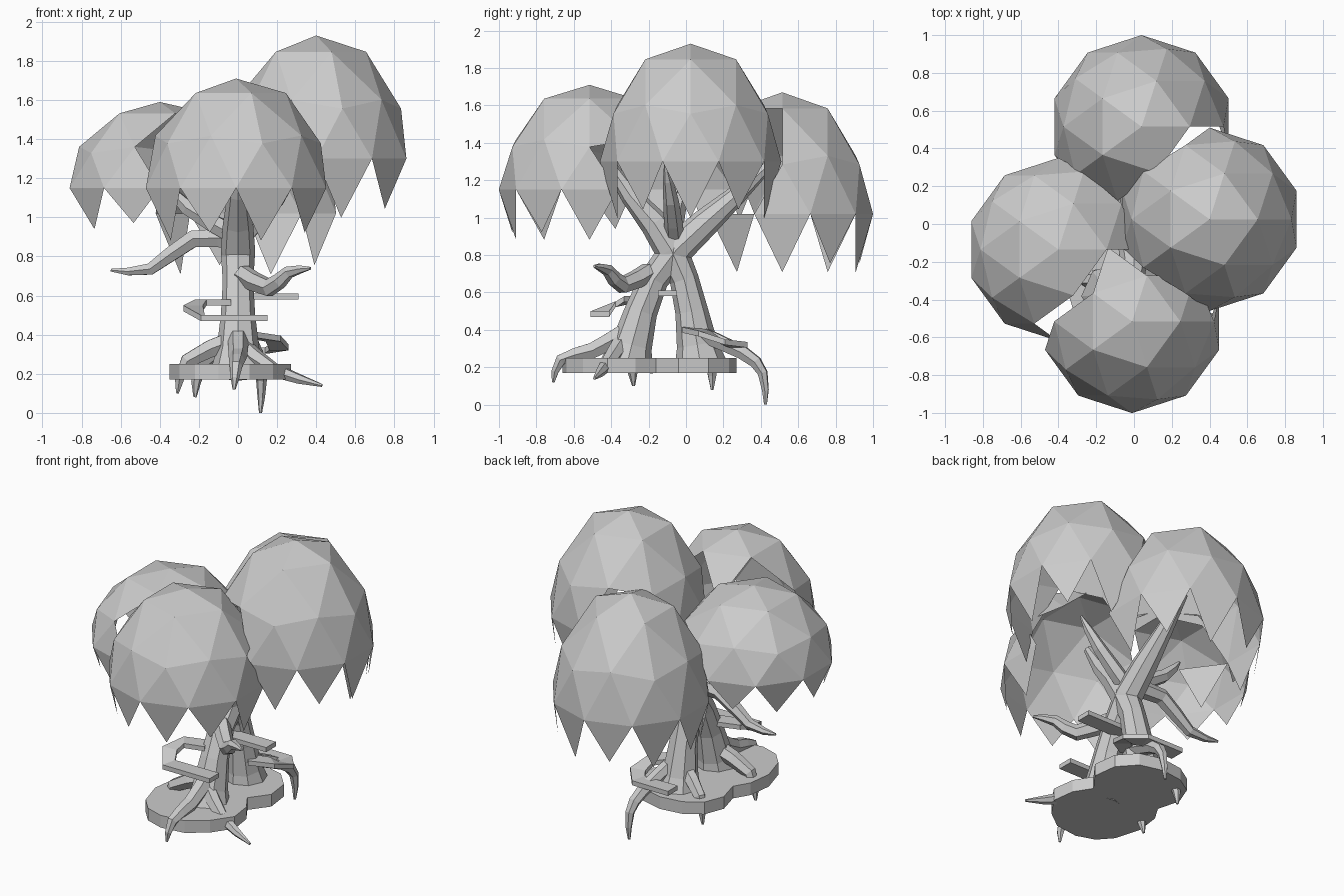
import bpy, bmesh, math
from mathutils import Vector

cube = bpy.data.objects.get("Cube")
if cube:
    bpy.data.objects.remove(cube, do_unlink=True)

grey = bpy.data.materials.new("plain grey")
grey.use_nodes = True
COLOR = (0.6, 0.6, 0.6, 1)
grey.diffuse_color = COLOR
grey.node_tree.nodes["Principled BSDF"].inputs["Base Color"].default_value = COLOR
UP = Vector((0, 0, 1))


def finish(bm, name):
    mesh = bpy.data.meshes.new(name)
    bm.to_mesh(mesh)
    bm.free()
    mesh.materials.append(grey)
    part = bpy.data.objects.new(name, mesh)
    bpy.context.scene.collection.objects.link(part)


def circle(sides):
    angles = [math.tau * k / sides for k in range(sides)]
    return [(math.cos(a), math.sin(a)) for a in angles]


def sweep(name, points, sizes, section, level=False):
    """Sweep a closed cross-section along points, scaled by sizes."""
    bm = bmesh.new()
    rings = []
    side = None
    last = len(points) - 1
    for i, (point, size) in enumerate(zip(points, sizes)):
        along = (points[min(i + 1, last)] - points[max(i - 1, 0)]).normalized()
        if level or side is None:
            side = along.cross(UP)
        side = (side - along * side.dot(along)).normalized()
        up = UP if level else side.cross(along)
        rings.append([bm.verts.new(point + (side * a + up * b) * size) for a, b in section])
    for low, high in zip(rings, rings[1:]):
        for k in range(len(section)):
            bm.faces.new((low[k - 1], low[k], high[k], high[k - 1]))
    bm.faces.new(rings[0])
    bm.faces.new(rings[-1])
    bmesh.ops.recalc_face_normals(bm, faces=bm.faces)
    finish(bm, name)


def limb(name, thickness, *coords):
    """Six-sided tapering limb, rounded by a point between each pair."""
    ends = [Vector(c) for c in coords]
    ends = [ends[0], *ends, ends[-1]]
    points = []
    for before, start, end, after in zip(ends, ends[1:], ends[2:], ends[3:]):
        middle = (start + end) / 2
        points += [start, middle + (middle - (before + after) / 2) / 8]
    points.append(ends[-1])
    steps = len(points) - 1
    sizes = [thickness * (1 - (i / steps) ** 2) + 0.008 for i in range(steps + 1)]
    sweep(name, points, sizes, circle(6))


def shelf(name, *coords):
    """Level plank that follows a bent path."""
    plank = [(-0.05, -0.015), (0.05, -0.015), (0.05, 0.015), (-0.05, 0.015)]
    sweep(name, [Vector(c) for c in coords], [1] * len(coords), plank, True)


def trunk(name, lean):
    """Eight-sided trunk: flared at the foot, thin at the top."""
    heights = (0.2, 0.32, 0.5, 0.67, 0.83, 0.97, 1.12, 1.3)
    sizes = (0.145, 0.11, 0.088, 0.078, 0.088, 0.077, 0.053, 0.028)
    points = [Vector((0, y, z)) for y, z in zip(lean, heights)]
    sweep(name, points, sizes, circle(8))


RADIUS = 0.485
# Centre of the rim and height of each dome
canopies = {
    "front_canopy": ((-0.01, -0.516, 1.15), 0.56),
    "left_canopy": ((0.4, 0.025, 1.3), 0.63),
    "right_canopy": ((-0.4, -0.135, 1.15), 0.44),
    "back_canopy": ((0.04, 0.515, 1.02), 0.65),
}


def buried(point, name):
    """True for a point well inside any other dome."""
    for other, (centre, height) in canopies.items():
        d = point - Vector(centre)
        if other != name and Vector((d.x / RADIUS, d.y / RADIUS, d.z / height)).length < 0.95:
            return True
    return False


def canopy(name):
    """Hollow faceted dome with hanging teeth, open where it meets its neighbours."""
    centre, height = canopies[name]
    bm = bmesh.new()
    bmesh.ops.create_icosphere(bm, subdivisions=2, radius=1)
    lower = [f for f in bm.faces if sum(v.co.z > -0.01 for v in f.verts) < 2]
    bmesh.ops.delete(bm, geom=lower, context='FACES')
    for v in bm.verts:
        if abs(v.co.z) < 0.6:
            v.co.z *= 0.91
        elif v.co.z < 0.9:
            v.co.z *= 1.02
        v.co = Vector((v.co.x * RADIUS, v.co.y * RADIUS, v.co.z * height)) + Vector(centre)
    hidden = []
    for f in bm.faces:
        middle = f.calc_center_median()
        inner_tooth = middle.z < centre[2] and middle.xy.length < 0.3
        if inner_tooth or buried(middle, name):
            hidden.append(f)
    bmesh.ops.delete(bm, geom=hidden, context='FACES')
    finish(bm, name)


def island(name, outline):
    """Lumpy slab."""
    bm = bmesh.new()
    base = bm.faces.new([bm.verts.new((x, y, 0.17)) for x, y in outline])
    raised = bmesh.ops.extrude_face_region(bm, geom=[base])["geom"]
    top = [g for g in raised if isinstance(g, bmesh.types.BMVert)]
    bmesh.ops.translate(bm, vec=UP * 0.08, verts=top)
    bmesh.ops.recalc_face_normals(bm, faces=bm.faces)
    finish(bm, name)


# Foliage
for canopy_name in canopies:
    canopy(canopy_name)

# Two trunks that cross and lean apart
trunk("front_trunk", (-0.32, -0.29, -0.24, -0.17, -0.05, 0.1, 0.27, 0.46))
trunk("back_trunk", (0.08, 0.06, 0.03, -0.01, -0.08, -0.17, -0.3, -0.42))

# Branches
limb("left_branch", 0.045, (0, -0.06, 0.88), (0.2, -0.08, 1.09), (0.32, -0.11, 1.28))
limb("right_branch", 0.045, (0, -0.08, 0.9), (-0.26, -0.04, 1.05), (-0.37, -0.02, 1.18))
limb("low_right_branch", 0.047, (0, -0.04, 0.88), (-0.23, -0.02, 0.89),
     (-0.45, -0.02, 0.735), (-0.65, 0, 0.73))
limb("low_front_branch", 0.045, (0.02, -0.2, 0.71), (0.16, -0.34, 0.64),
     (0.26, -0.42, 0.72), (0.37, -0.49, 0.74))

# Roots
limb("left_root", 0.042, (0.02, -0.34, 0.34), (0.18, -0.42, 0.22), (0.43, -0.49, 0.14))
limb("front_root", 0.045, (0, -0.34, 0.38), (0, -0.5, 0.29), (-0.01, -0.67, 0.24),
     (-0.02, -0.71, 0.12))
limb("right_root", 0.045, (-0.03, -0.28, 0.37), (-0.26, -0.29, 0.265), (-0.31, -0.28, 0.1))
limb("back_right_root", 0.04, (-0.04, 0.06, 0.36), (-0.19, 0.13, 0.25), (-0.22, 0.14, 0.08))
limb("back_root", 0.037, (0.04, 0, 0.41), (0.1, 0.3, 0.28), (0.12, 0.41, 0.17),
     (0.115, 0.425, 0))

# Level shelves winding round the trunks
shelf("front_shelf", (-0.05, -0.25, 0.565), (-0.19, -0.29, 0.565), (-0.23, -0.38, 0.535),
      (-0.18, -0.46, 0.485), (0.15, -0.46, 0.485))
shelf("middle_shelf", (-0.02, -0.1, 0.595), (0.31, -0.1, 0.595))
shelf("back_shelf", (0.06, 0.02, 0.4), (0.18, 0.1, 0.38), (0.21, 0.2, 0.335),
      (0.15, 0.28, 0.32), (-0.1, 0.28, 0.32))

# Ground
island("island", [
    (-0.1, -0.66), (0.06, -0.64), (0.18, -0.55), (0.27, -0.42), (0.25, -0.27), (0.18, -0.16),
    (0.27, -0.04), (0.25, 0.12), (0.15, 0.23), (0, 0.27), (-0.15, 0.25), (-0.26, 0.18),
    (-0.31, 0.05), (-0.27, -0.1), (-0.33, -0.2), (-0.35, -0.36), (-0.3, -0.53), (-0.22, -0.62)])
